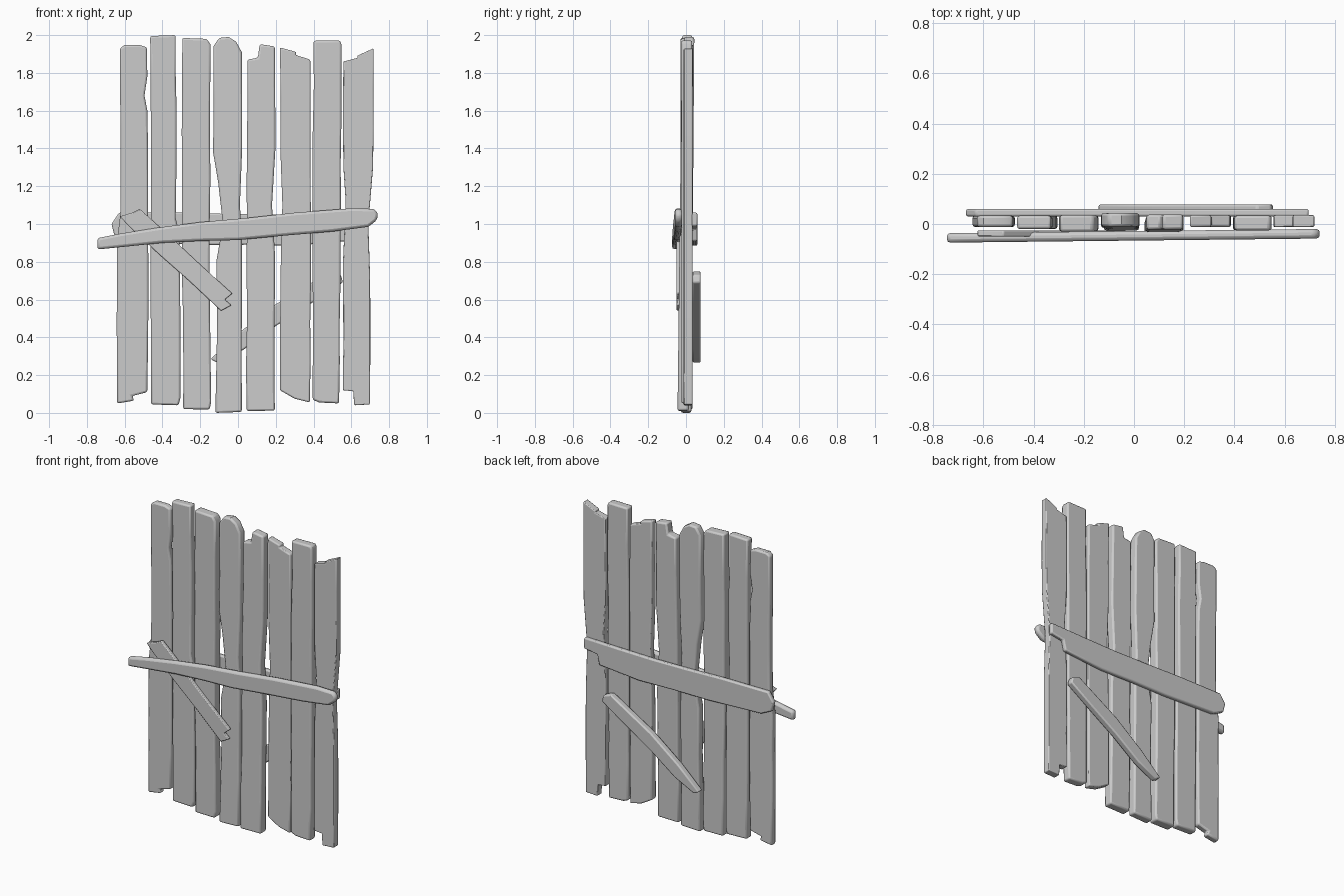
import bpy, bmesh, random
from mathutils import Vector

random.seed(4)


def board(name, outline, front, back, tilt_x=0.0, tilt_z=0.0, bevel=0.01, wobble=0.003):
    """Extrude an (x, z) outline from y=front to y=back, with worn long edges and soft rims."""
    pts = []
    for i, p in enumerate(outline):
        a, b = Vector(p), Vector(outline[(i + 1) % len(outline)])
        d = b - a
        pts.append(a)
        n = int(d.length / 0.2)
        side = Vector((-d.y, d.x)).normalized()
        for k in range(1, n):
            pts.append(a + d * k / n + side * random.uniform(-wobble, wobble))
    bm = bmesh.new()
    rows = []
    for y in (front, back):
        rows.append([bm.verts.new((p.x, y + tilt_x * p.x + tilt_z * (p.y - 1), p.y)) for p in pts])
    f, r = rows
    bm.faces.new(f)
    bm.faces.new(r[::-1])
    for i in range(len(pts)):
        j = (i + 1) % len(pts)
        bm.faces.new((f[i], r[i], r[j], f[j]))
    bmesh.ops.recalc_face_normals(bm, faces=bm.faces)
    mesh = bpy.data.meshes.new(name)
    bm.to_mesh(mesh)
    bm.free()
    ob = bpy.data.objects.new(name, mesh)
    bpy.context.collection.objects.link(ob)
    mod = ob.modifiers.new("worn_rim", 'BEVEL')
    mod.width = bevel
    mod.segments = 2
    mod.limit_method = 'ANGLE'
    mod.angle_limit = 0.7
    bpy.ops.object.select_all(action='DESELECT')
    ob.select_set(True)
    bpy.context.view_layer.objects.active = ob
    bpy.ops.object.shade_smooth_by_angle(angle=0.6)
    return ob


# Upright planks, left to right
board("plank_1", [(-0.64, 0.05), (-0.55, 0.065), (-0.56, 0.09), (-0.48, 0.11), (-0.475, 0.8),
                  (-0.48, 1.6), (-0.495, 1.68), (-0.48, 1.78), (-0.482, 1.935), (-0.52, 1.948),
                  (-0.6, 1.948), (-0.625, 1.93), (-0.622, 1.06), (-0.642, 0.9)],
      -0.012, 0.033)
board("plank_2", [(-0.46, 0.045), (-0.315, 0.04), (-0.305, 0.08), (-0.31, 0.95), (-0.33, 1.03),
                  (-0.325, 1.6), (-0.33, 2.0), (-0.465, 1.995), (-0.462, 1.0)],
      -0.02, 0.033)
board("plank_3", [(-0.29, 0.02), (-0.15, 0.018), (-0.142, 0.06), (-0.15, 1.0), (-0.145, 1.95),
                  (-0.165, 1.98), (-0.295, 1.985), (-0.297, 1.0)],
      -0.03, 0.035)
board("plank_4", [(-0.12, 0.0), (0.02, 0.005), (0.02, 0.6), (0.02, 0.95), (0.01, 1.1), (0.022, 1.4),
                  (0.02, 1.91), (-0.01, 1.965), (-0.05, 1.99), (-0.1, 1.985), (-0.13, 1.94),
                  (-0.132, 1.38), (-0.105, 1.22), (-0.08, 1.0), (-0.115, 0.8), (-0.11, 0.5)],
      -0.018, 0.036, tilt_z=0.008)
board("plank_5", [(0.045, 0.01), (0.195, 0.012), (0.195, 0.85), (0.18, 1.1), (0.198, 1.4),
                  (0.195, 1.94), (0.115, 1.952), (0.105, 1.88), (0.05, 1.87), (0.047, 1.0)],
      -0.033, 0.027, tilt_z=0.012)
board("plank_6", [(0.222, 0.12), (0.30, 0.075), (0.38, 0.055), (0.386, 0.9), (0.383, 1.87),
                  (0.305, 1.895), (0.31, 1.91), (0.222, 1.935), (0.224, 1.4), (0.235, 1.1),
                  (0.225, 0.7)],
      -0.012, 0.035)
board("plank_7", [(0.395, 0.07), (0.43, 0.055), (0.535, 0.05), (0.543, 0.9), (0.548, 1.95),
                  (0.54, 1.972), (0.4, 1.97), (0.396, 1.0)],
      -0.025, 0.033)
board("plank_8", [(0.555, 0.12), (0.61, 0.115), (0.615, 0.04), (0.698, 0.045), (0.7, 0.7),
                  (0.69, 1.0), (0.715, 1.3), (0.717, 1.93), (0.63, 1.89), (0.635, 1.88),
                  (0.558, 1.86), (0.558, 1.3), (0.57, 1.12), (0.556, 0.8)],
      -0.012, 0.035)

# Front cross beam, rounded at the right end
board("front_beam", [(-0.745, 0.865), (-0.4, 0.9), (0.0, 0.915), (0.5, 0.96), (0.69, 0.985),
                     (0.735, 1.02), (0.742, 1.055), (0.72, 1.08), (0.6, 1.083), (0.3, 1.06),
                     (-0.2, 1.01), (-0.62, 0.95), (-0.745, 0.925)],
      -0.066, -0.028, tilt_x=0.011, bevel=0.014)
# Front diagonal brace with a split lower end
board("front_brace", [(-0.625, 1.04), (-0.58, 0.99), (-0.09, 0.54), (-0.035, 0.57), (-0.07, 0.6),
                      (-0.03, 0.632), (-0.52, 1.08), (-0.56, 1.06)],
      -0.05, -0.025, bevel=0.005)
# Back cross beam with stepped ends
board("back_beam", [(-0.655, 0.94), (-0.58, 0.905), (-0.2, 0.89), (0.3, 0.885), (0.585, 0.91),
                    (0.6, 0.975), (0.695, 0.99), (0.695, 1.06), (0.2, 1.05), (-0.3, 1.06),
                    (-0.63, 1.06), (-0.67, 1.0)],
      0.03, 0.06, bevel=0.008)
# Back diagonal brace
board("back_brace", [(-0.145, 0.285), (-0.11, 0.265), (0.03, 0.335), (0.2, 0.46), (0.555, 0.69),
                     (0.545, 0.73), (0.49, 0.75), (0.2, 0.575), (0.0, 0.42)],
      0.035, 0.078, bevel=0.008)
